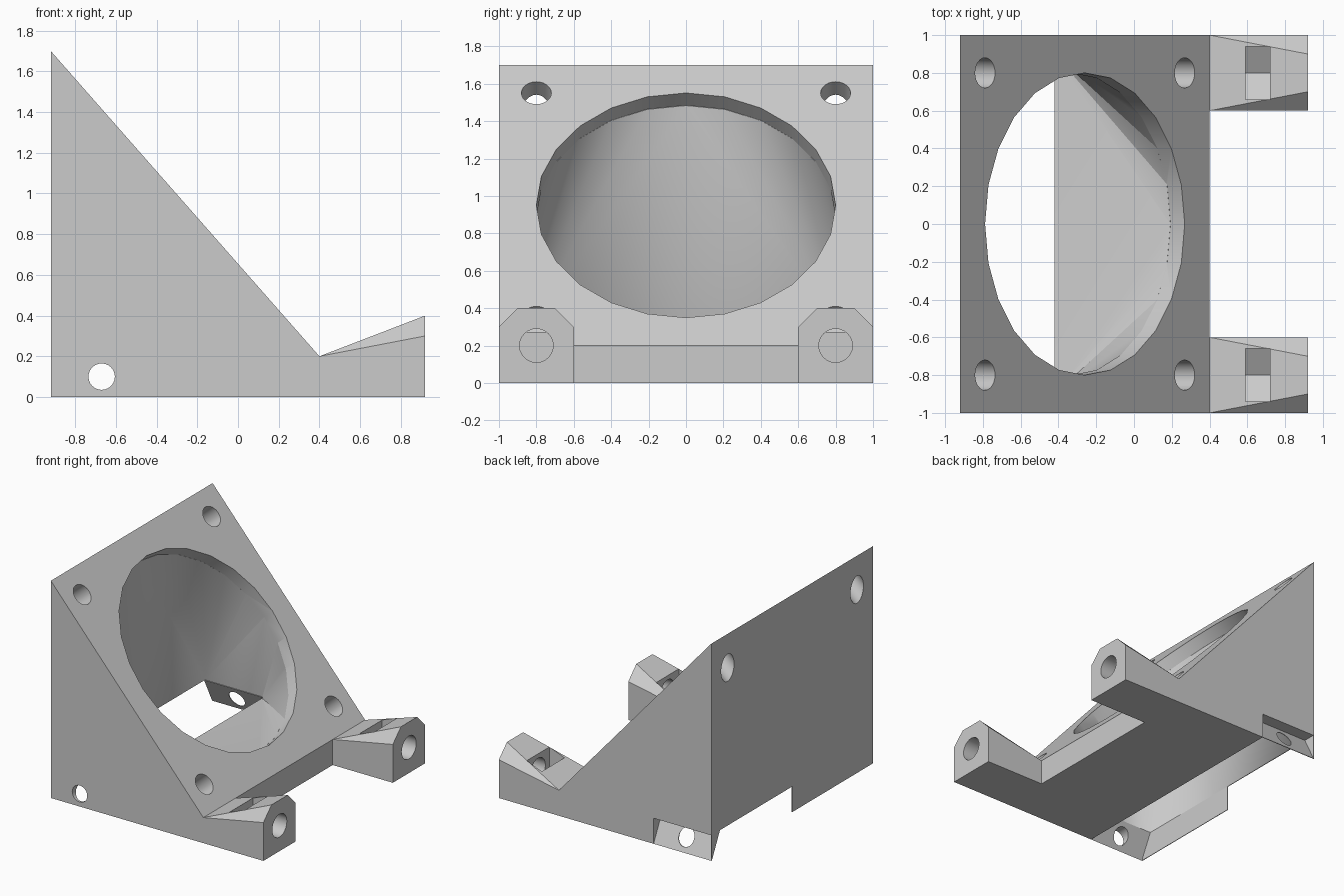
import bpy, bmesh, math
from mathutils import Vector

cube = bpy.data.objects.get("Cube")
if cube:
    bpy.data.objects.remove(cube, do_unlink=True)

grey = bpy.data.materials.new("light_grey")
grey.use_nodes = True
grey.diffuse_color = (0.6, 0.6, 0.6, 1)
grey.node_tree.nodes["Principled BSDF"].inputs["Base Color"].default_value = (0.6, 0.6, 0.6, 1)


def hull(name, points):
    """Convex solid around a few points."""
    bm = bmesh.new()
    for p in points:
        bm.verts.new(p)
    res = bmesh.ops.convex_hull(bm, input=bm.verts)
    junk = {g for g in res["geom_interior"] + res["geom_unused"] if isinstance(g, bmesh.types.BMVert)}
    bmesh.ops.delete(bm, geom=list(junk), context="VERTS")
    bmesh.ops.dissolve_limit(bm, angle_limit=0.001, verts=bm.verts, edges=bm.edges)
    bmesh.ops.recalc_face_normals(bm, faces=bm.faces)
    mesh = bpy.data.meshes.new(name)
    bm.to_mesh(mesh)
    bm.free()
    mesh.materials.append(grey)
    ob = bpy.data.objects.new(name, mesh)
    bpy.context.collection.objects.link(ob)
    return ob


def box(name, lo, hi):
    return hull(name, [(x, y, z) for x in (lo[0], hi[0]) for y in (lo[1], hi[1]) for z in (lo[2], hi[2])])


def along_x(name, profile, x0, x1):
    return hull(name, [(x, y, z) for x in (x0, x1) for y, z in profile])


def ring(centre, axis, radius, sides=24, turn=0):
    """Circle of points around an axis lying in the xz plane or along y."""
    axis = Vector(axis).normalized()
    a = Vector((1, 0, 0)) if abs(axis.y) > 0.9 else Vector((0, 1, 0))
    b = axis.cross(a)
    steps = [turn + 2 * math.pi * i / sides for i in range(sides)]
    return [Vector(centre) + radius * (math.cos(t) * a + math.sin(t) * b) for t in steps]


def rod(start, end, radius, sides=24, turn=0):
    axis = Vector(end) - Vector(start)
    return hull("cutter", ring(start, axis, radius, sides, turn) + ring(end, axis, radius, sides, turn))


def cut(ob, cutters):
    for c in cutters:
        c.hide_render = True
        mod = ob.modifiers.new("cut", "BOOLEAN")
        mod.operation = "DIFFERENCE"
        mod.solver = "EXACT"
        mod.object = c
    bpy.context.view_layer.update()
    graph = bpy.context.evaluated_depsgraph_get()
    mesh = bpy.data.meshes.new_from_object(ob.evaluated_get(graph))
    ob.modifiers.clear()
    ob.data = mesh
    for c in cutters:
        bpy.data.objects.remove(c, do_unlink=True)
    return ob


BACK, FRONT, TIP, OUTLET = -0.92, 0.4, 0.92, -0.42
normal = Vector((1.5, 0, 1.32)).normalized()
slope = Vector((-normal.z, 0, normal.x))
centre = Vector((-0.26, 0, 0.95))
parts = []

# Wedge body with duct, outlet recess and four screw holes
body = hull("wedge_body", [(x, y, z) for y in (-1, 1)
            for x, z in ((BACK, 0), (FRONT, 0), (FRONT, 0.2), (BACK, 1.7))])
inlet = rod(centre + normal * 0.1, centre - normal * 0.1, 0.8)
outlet = [(x, y, z) for x in (BACK + 0.005, OUTLET) for y in (-0.9, 0.9) for z in (0.19, 0.2)]
duct = hull("cutter", ring(centre - normal * 0.098, normal, 0.8) + outlet)
recess = box("cutter", (BACK - 0.1, -1.1, -0.1), (OUTLET, 1.1, 0.2))
screws = []
for side in (-0.8, 0.8):
    for along in (-0.8, 0.8):
        p = centre + slope * along + Vector((0, side, 0))
        screws.append(rod(p + normal * 0.1, p - normal * 0.3, 0.08))
parts.append(cut(body, [inlet, duct, recess] + screws))

# Mounting feet with screw hole and nut slot
for name, y in (("front_foot", -0.8), ("back_foot", 0.8)):
    tip = [(-0.2, 0), (0.2, 0), (0.2, 0.3), (0.1, 0.4), (-0.1, 0.4), (-0.2, 0.3)]
    foot = hull(name, [(TIP, y + a, z) for a, z in tip]
                + [(FRONT, y + a, z) for a in (-0.2, 0.2) for z in (0, 0.2)])
    hole = rod((0.65, y, 0.2), (1.1, y, 0.2), 0.09)
    slot = along_x("cutter", [(y - 0.14, 0.6), (y + 0.14, 0.6), (y - 0.14, 0.12),
                              (y + 0.14, 0.12), (y, 0.04)], 0.59, 0.72)
    parts.append(cut(foot, [hole, slot]))

# Outlet cheeks: a solid wedge at the front, a leaning plate at the back
cheek = along_x("front_cheek", [(-1, 0), (-1, 0.2), (-0.9, 0.2)], BACK, OUTLET)
plate = along_x("back_cheek", [(1, 0), (0.994, 0), (0.9, 0.2), (0.894, 0.2)], BACK, OUTLET)
for ob, y in ((cheek, -1), (plate, 1)):
    parts.append(cut(ob, [rod((-0.67, y - 0.3, 0.1), (-0.67, y + 0.3, 0.1), 0.065)]))
parts.append(along_x("cheek_end", [(1, 0), (1, 0.2), (0.9, 0.2)], BACK, BACK + 0.005))

# Thin skirt closing half of the rear outlet
parts.append(box("rear_skirt", (BACK, -0.99, 0), (BACK + 0.005, 0, 0.2)))

# Smooth round walls, keep edges sharp
for ob in bpy.context.selected_objects:
    ob.select_set(False)
for ob in parts:
    ob.select_set(True)
bpy.context.view_layer.objects.active = body
bpy.ops.object.shade_smooth_by_angle(angle=math.radians(20))
